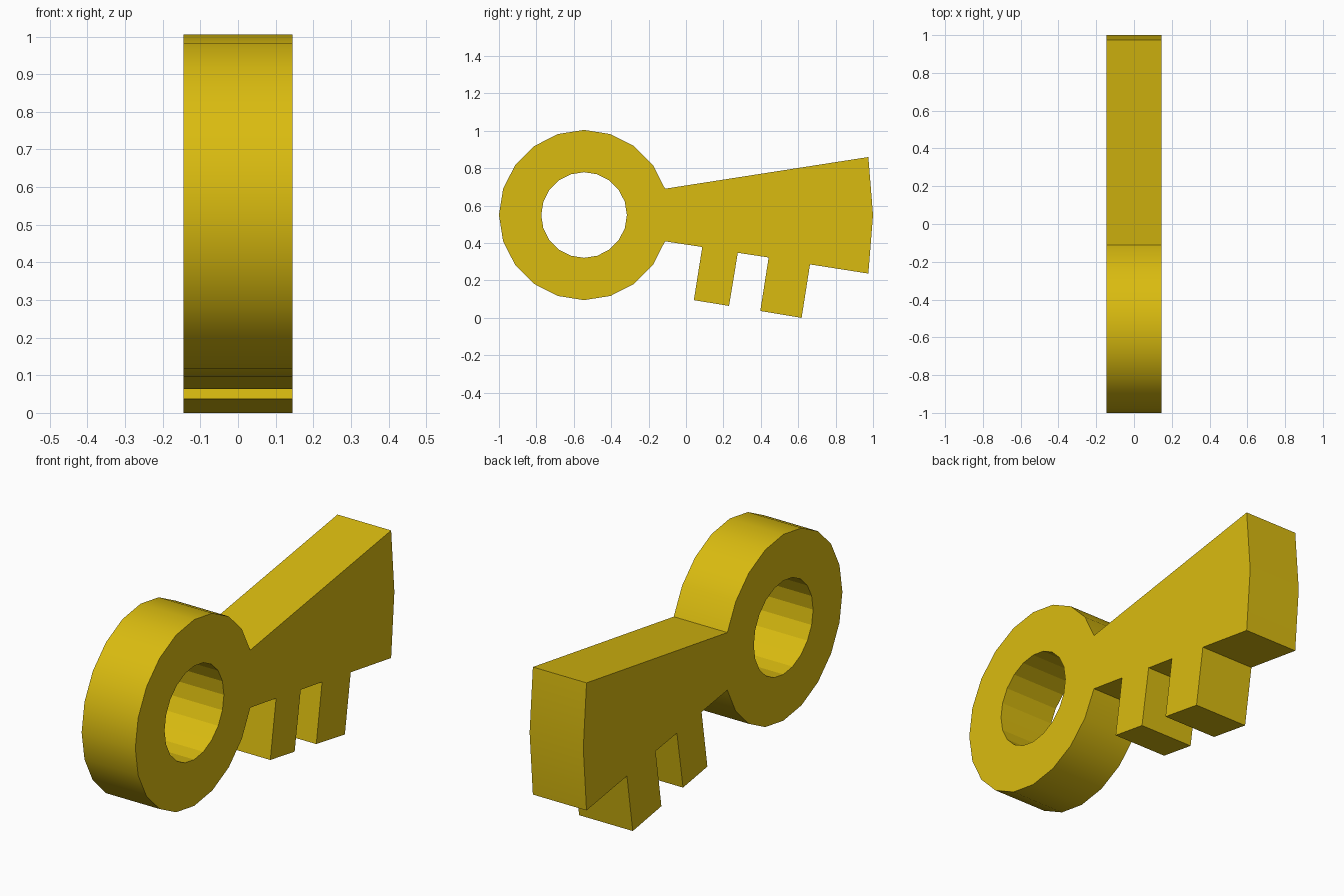
import bpy, bmesh, math
from mathutils import Vector

if "Cube" in bpy.data.objects:
    bpy.data.objects.remove(bpy.data.objects["Cube"])

HALF = 0.145            # half thickness
CY, CZ = -0.545, 0.55   # bow centre
SIDES = 20

bm = bmesh.new()


def point(y, z):
    return bm.verts.new((-HALF, y, z))


def circle(radius):
    step = math.tau / SIDES
    return [point(CY + radius * math.cos(i * step), CZ + radius * math.sin(i * step))
            for i in range(SIDES)]


# Ring-shaped bow
outer, inner = circle(0.455), circle(0.229)
for i in range(SIDES):
    j = (i + 1) % SIDES
    bm.faces.new((outer[i], outer[j], inner[j], inner[i]))

# Flared blade with two teeth, joined to the bow's outer edge
blade = [(0.975, 0.86), (1.0, 0.55), (0.975, 0.237), (0.663, 0.286),
         (0.618, 0.0), (0.397, 0.037), (0.442, 0.323), (0.277, 0.348),
         (0.23, 0.064), (0.042, 0.095), (0.087, 0.379)]
bm.faces.new([outer[-1], outer[0], outer[1]] + [point(y, z) for y, z in blade])

# Thickness
res = bmesh.ops.extrude_face_region(bm, geom=bm.faces[:])
new_verts = [g for g in res["geom"] if isinstance(g, bmesh.types.BMVert)]
bmesh.ops.translate(bm, verts=new_verts, vec=(2 * HALF, 0, 0))
bmesh.ops.recalc_face_normals(bm, faces=bm.faces[:])

# Smooth outer rim, faceted hole, crisp edges elsewhere
for f in bm.faces:
    f.smooth = True
centre = Vector((0, CY, CZ))
for e in bm.edges:
    mid = (e.verts[0].co + e.verts[1].co) / 2
    in_hole = math.hypot(mid.y - centre.y, mid.z - centre.z) < 0.24
    across = abs(mid.x) < 0.01
    if e.calc_face_angle(0) > math.radians(30) or (in_hole and across):
        e.smooth = False

mesh = bpy.data.meshes.new("key")
bm.to_mesh(mesh)
bm.free()
key = bpy.data.objects.new("key", mesh)
bpy.context.collection.objects.link(key)

gold = bpy.data.materials.new("gold")
gold.diffuse_color = (0.70, 0.50, 0.005, 1)
gold.use_nodes = True
gold.node_tree.nodes["Principled BSDF"].inputs["Base Color"].default_value = gold.diffuse_color
mesh.materials.append(gold)
